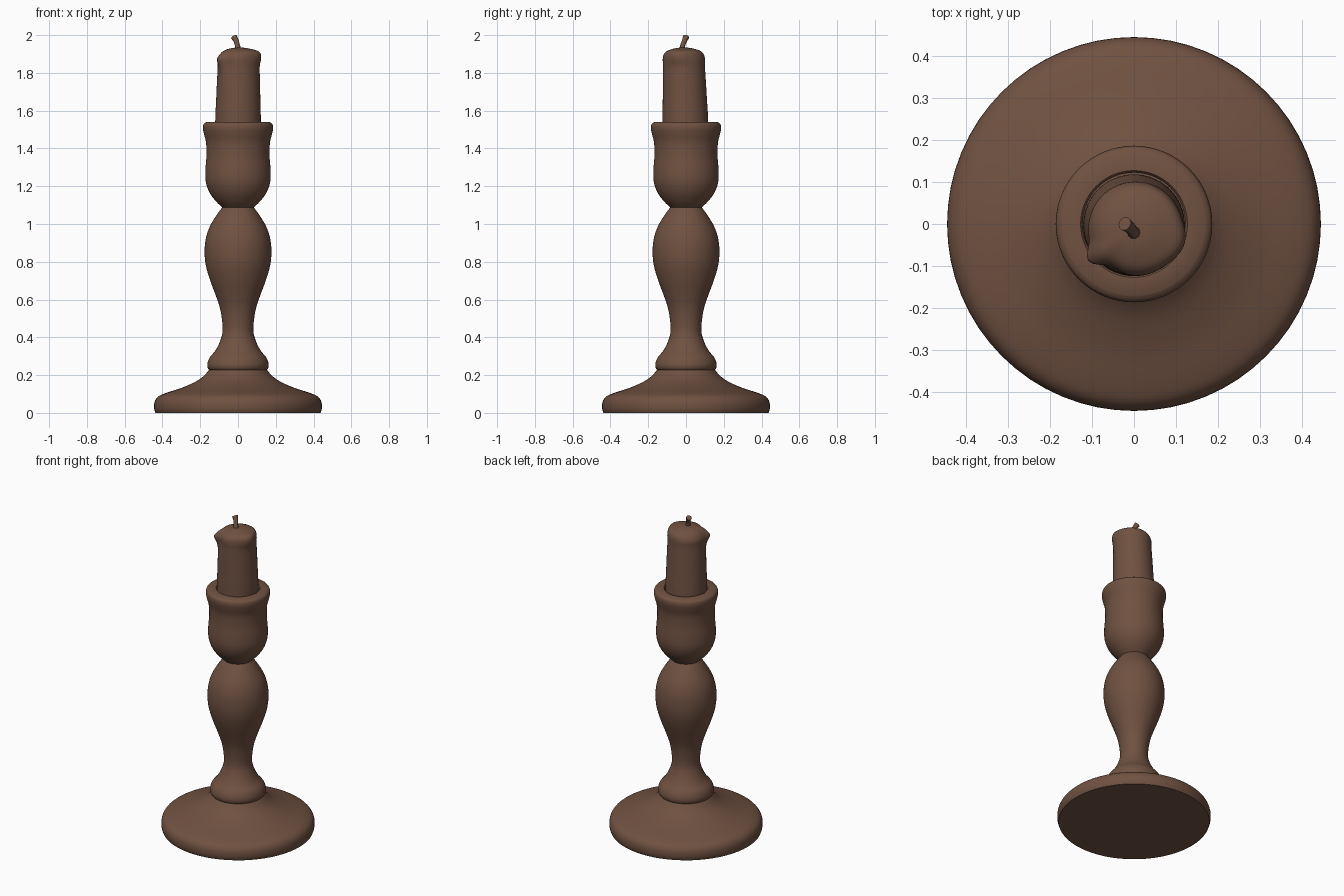
import bpy, bmesh, math
from mathutils import Vector

cube = bpy.data.objects.get("Cube")
if cube:
    bpy.data.objects.remove(cube, do_unlink=True)

brown = bpy.data.materials.new("warm brown")
brown.use_nodes = True
COLOUR = (0.162, 0.084, 0.054, 1)
brown.diffuse_color = COLOUR
brown.node_tree.nodes["Principled BSDF"].inputs["Base Color"].default_value = COLOUR

SIDES = 64


def finish(name, bm):
    """Turn a bmesh into a smooth shaded object with sharp creases kept."""
    bmesh.ops.recalc_face_normals(bm, faces=bm.faces)
    mesh = bpy.data.meshes.new(name)
    bm.to_mesh(mesh)
    bm.free()
    mesh.materials.append(brown)
    obj = bpy.data.objects.new(name, mesh)
    bpy.context.collection.objects.link(obj)
    bpy.ops.object.select_all(action='DESELECT')
    obj.select_set(True)
    bpy.context.view_layer.objects.active = obj
    bpy.ops.object.shade_smooth_by_angle(angle=math.radians(40))
    return obj


def smooth_curve(points, steps=4):
    """Curve through all the given profile points."""
    p = [Vector(q) for q in points]
    p = [2 * p[0] - p[1]] + p + [2 * p[-1] - p[-2]]
    out = []
    for a, b, c, d in zip(p, p[1:], p[2:], p[3:]):
        for i in range(steps):
            t = i / steps
            out.append(0.5 * (2 * b + (c - a) * t + (2 * a - 5 * b + 4 * c - d) * t * t
                              + (3 * b - a - 3 * c + d) * t ** 3))
    return out + [p[-2]]


def loft(name, rings):
    """Skin a stack of closed rings and cap both ends."""
    bm = bmesh.new()
    loops = [[bm.verts.new(co) for co in ring] for ring in rings]
    for lower, upper in zip(loops, loops[1:]):
        n = len(lower)
        for i in range(n):
            j = (i + 1) % n
            bm.faces.new((lower[i], lower[j], upper[j], upper[i]))
    bm.faces.new(loops[0][::-1])
    bm.faces.new(loops[-1])
    return finish(name, bm)


def turned(name, profile):
    """Lathe a (radius, height) profile around the upright axis."""
    angles = [math.tau * i / SIDES for i in range(SIDES)]
    return loft(name, [[(r * math.cos(a), r * math.sin(a), z) for a in angles]
                       for r, z in profile])


# Wide flat foot
turned("base", smooth_curve([
    (0.437, 0), (0.444, 0.025), (0.441, 0.06), (0.422, 0.087), (0.38, 0.106),
    (0.30, 0.132), (0.225, 0.165), (0.18, 0.197), (0.15, 0.232)]))

# Turned baluster stem
turned("stem", smooth_curve([
    (0.152, 0.227), (0.16, 0.238), (0.162, 0.26), (0.15, 0.293), (0.12, 0.33),
    (0.095, 0.38), (0.081, 0.44), (0.092, 0.54), (0.117, 0.62), (0.147, 0.7),
    (0.17, 0.78), (0.177, 0.85), (0.171, 0.92), (0.15, 0.985), (0.115, 1.045),
    (0.08, 1.093)]))

# Cup with a flat rim and a shallow socket
turned("cup", smooth_curve([
    (0.08, 1.085), (0.115, 1.118), (0.15, 1.165), (0.17, 1.22), (0.173, 1.28),
    (0.167, 1.36), (0.169, 1.43), (0.18, 1.475), (0.186, 1.505), (0.183, 1.528),
    (0.17, 1.539)]) + [Vector((0.127, 1.539)), Vector((0.122, 1.533)), Vector((0.122, 1.50))])


# Candle with melted wax drips, leaning slightly to the front
def bump(value, centre, width):
    return math.exp(-((value - centre) / width) ** 2)


def candle_ring(r, z):
    lean = max(0, min(1, (z - 1.54) / 0.35))
    ring = []
    for i in range(SIDES):
        a = math.tau * i / SIDES - math.pi
        edge = r / 0.115
        drip = 0.026 * bump(a, -2.55, 0.22) * bump(z, 1.88, 0.05)
        drip += 0.011 * bump(a, -0.3, 0.4) * bump(z, 1.885, 0.035)
        drip -= 0.006 * bump(a, -2.1, 0.3) * bump(z, 1.85, 0.09)
        radius = r + drip * edge
        x = radius * math.cos(a) + 0.004 * lean
        y = radius * math.sin(a) - 0.003 - 0.009 * lean
        ring.append((x, y, z + 0.1 * x * edge * bump(z, 1.9, 0.025)))
    return ring


candle_profile = smooth_curve([
    (0.121, 1.50), (0.12, 1.58), (0.117, 1.66), (0.114, 1.75), (0.111, 1.83),
    (0.112, 1.87), (0.107, 1.895), (0.092, 1.913), (0.065, 1.925), (0.035, 1.932),
    (0.008, 1.934)])
loft("candle", [candle_ring(r, z) for r, z in candle_profile])

# Bent wick
path = [Vector(p) for p in ((0.002, -0.022, 1.915), (-0.003, -0.018, 1.945),
                            (-0.01, -0.008, 1.97), (-0.022, 0.001, 1.992))]
tilts = [Vector((0, 0, 1)), Vector((-0.2, 0.2, 1)), Vector((-0.4, 0.3, 1)), Vector((-0.6, 0.35, 1))]
wick = []
for centre, tilt, r in zip(path, tilts, (0.019, 0.013, 0.014, 0.017)):
    turn = Vector((0, 0, 1)).rotation_difference(tilt)
    wick.append([centre + turn @ Vector((r * math.cos(math.tau * i / 10),
                                         r * math.sin(math.tau * i / 10), 0))
                 for i in range(10)])
loft("wick", wick)
